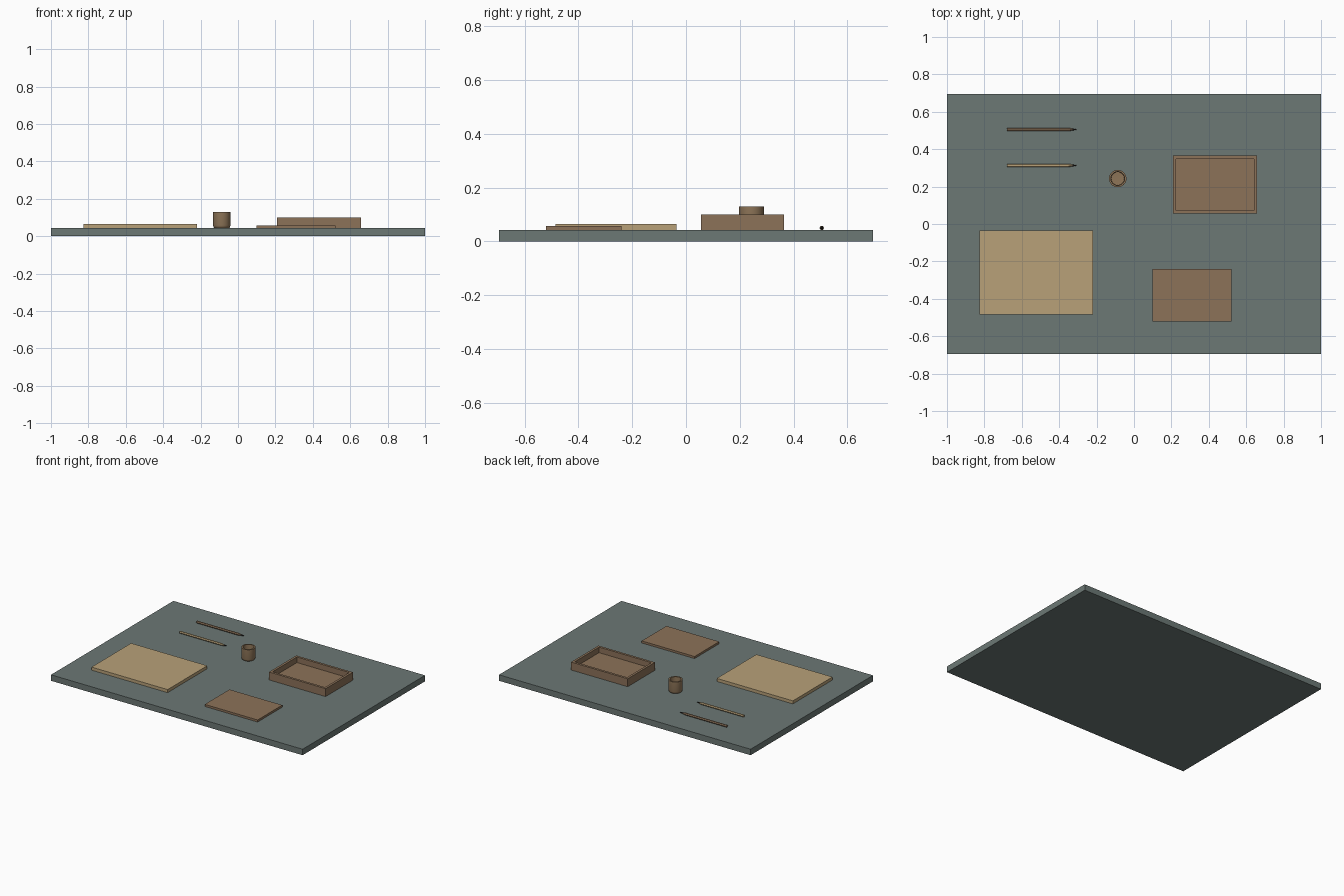
import bpy, bmesh, math
from mathutils import Matrix

cube = bpy.data.objects.get("Cube")
if cube:
    bpy.data.objects.remove(cube, do_unlink=True)

TOP = 0.043  # height of the mat surface


def material(name, rgb):
    lin = [((c / 255 + 0.055) / 1.055) ** 2.4 for c in rgb] + [1]
    m = bpy.data.materials.new(name)
    m.use_nodes = True
    m.diffuse_color = lin
    m.node_tree.nodes["Principled BSDF"].inputs["Base Color"].default_value = lin
    return m


slate = material("slate green", (108, 120, 117))
brown = material("leather brown", (140, 114, 89))
tan = material("paper tan", (184, 161, 121))
clay = material("clay brown", (142, 117, 88))
dark = material("dark tip", (48, 42, 38))


def finish(name, bm, *mats):
    bmesh.ops.recalc_face_normals(bm, faces=bm.faces)
    me = bpy.data.meshes.new(name)
    bm.to_mesh(me)
    bm.free()
    ob = bpy.data.objects.new(name, me)
    bpy.context.collection.objects.link(ob)
    for m in mats:
        me.materials.append(m)
    return ob


def box(bm, x0, x1, y0, y1, z0, z1):
    mat = Matrix.Translation(((x0 + x1) / 2, (y0 + y1) / 2, (z0 + z1) / 2))
    mat = mat @ Matrix.Diagonal((x1 - x0, y1 - y0, z1 - z0, 1))
    bmesh.ops.create_cube(bm, size=1, matrix=mat)


def slab(name, mat, *bounds):
    bm = bmesh.new()
    box(bm, *bounds)
    return finish(name, bm, mat)


# Flat pieces
slab("desk_mat", slate, -1, 1, -0.695, 0.695, 0, TOP)
slab("paper_stack", tan, -0.825, -0.22, -0.485, -0.035, TOP, 0.065)
slab("notebook", brown, 0.10, 0.52, -0.52, -0.24, TOP, 0.058)

# Tray: box with its top inset and pushed down
bm = bmesh.new()
box(bm, 0.208, 0.658, 0.055, 0.365, TOP, 0.10)
bm.normal_update()
top = max(bm.faces, key=lambda f: f.calc_center_median().z)
bmesh.ops.inset_region(bm, faces=[top], thickness=0.024)
rim = list(top.edges)
floor = bmesh.ops.extrude_discrete_faces(bm, faces=[top])["faces"][0]
bmesh.ops.translate(bm, verts=floor.verts, vec=(0, 0, -0.04))
finish("tray", bm, brown)

# Cup: turned profile
profile = [(0, TOP), (0.038, TOP), (0.044, 0.048), (0.0465, 0.058),
           (0.0465, 0.13), (0.037, 0.13), (0.035, 0.062), (0, 0.06)]
bm = bmesh.new()
verts = [bm.verts.new((r, 0, z)) for r, z in profile]
edges = [bm.edges.new(pair) for pair in zip(verts, verts[1:])]
bmesh.ops.spin(bm, geom=verts + edges, cent=(0, 0, 0), axis=(0, 0, 1),
               angle=math.tau, steps=32)
bmesh.ops.remove_doubles(bm, verts=bm.verts, dist=0.0001)
cup = finish("cup", bm, clay)
cup.location = (-0.087, 0.243, 0)
bpy.context.view_layer.objects.active = cup
cup.select_set(True)
bpy.ops.object.shade_smooth_by_angle(angle=math.radians(40))
cup.select_set(False)


# Pencils: six-sided shaft with a tapered point and dark tip
def pencil(name, y, mat):
    bm = bmesh.new()
    rings = []
    for x, r in [(-0.68, 0.0085), (-0.35, 0.0085), (-0.33, 0.0055), (-0.305, 0.0008)]:
        ring = []
        for i in range(6):
            a = math.tau * i / 6
            ring.append(bm.verts.new((x, y + r * math.cos(a), TOP + 0.0075 + r * math.sin(a))))
        rings.append(ring)
    for a, b in zip(rings, rings[1:]):
        for i in range(6):
            j = (i + 1) % 6
            bm.faces.new((a[i], a[j], b[j], b[i]))
    bm.faces.new(rings[0])
    bm.faces.new(rings[-1])
    for f in bm.faces:
        f.material_index = int(f.calc_center_median().x > -0.332)
    finish(name, bm, mat, dark)


pencil("brown_pencil", 0.505, brown)
pencil("tan_pencil", 0.313, tan)
